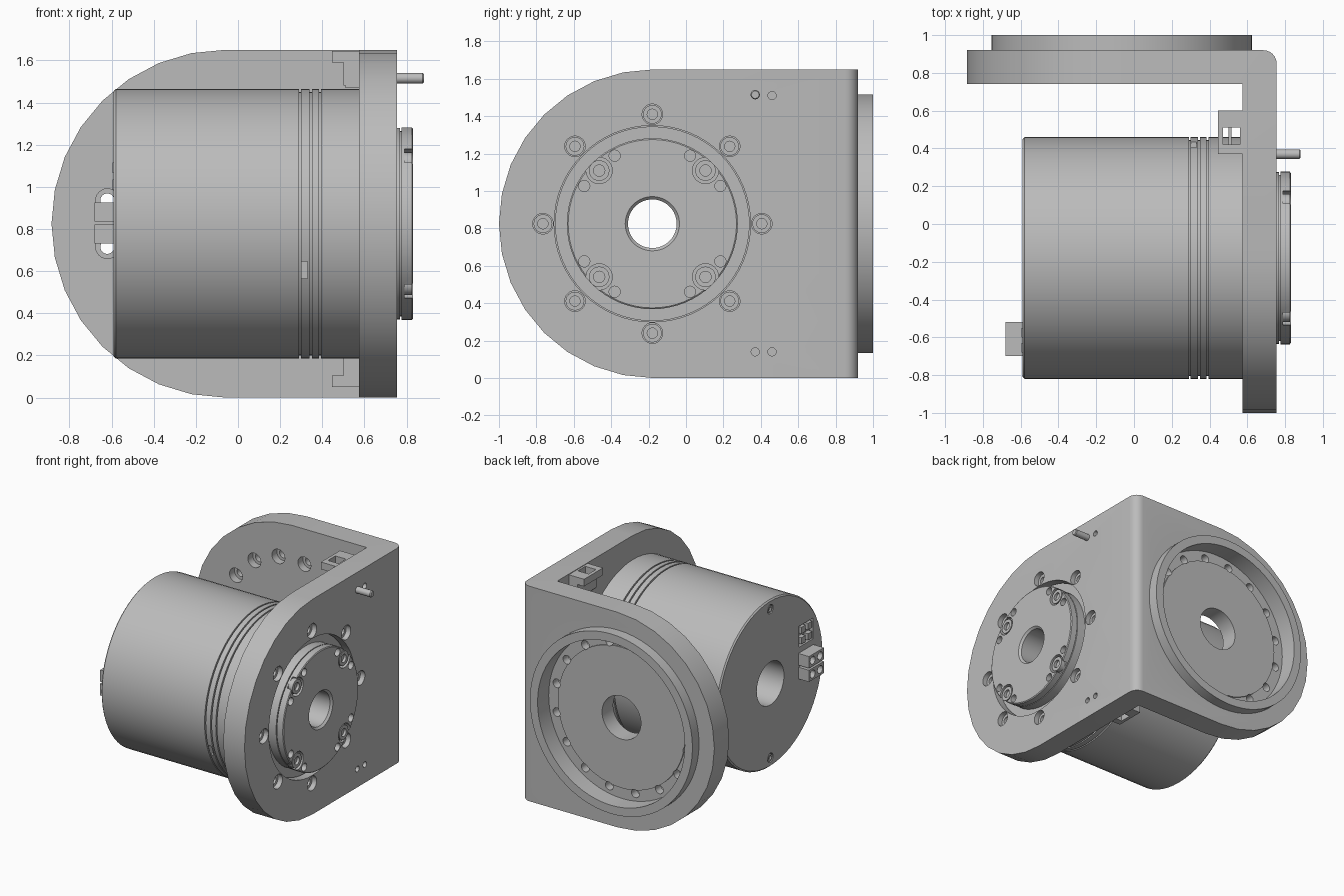
import bpy, bmesh
from math import pi, sin, cos, radians
from mathutils import Vector

if "Cube" in bpy.data.objects:
    bpy.data.objects.remove(bpy.data.objects["Cube"], do_unlink=True)

metal = bpy.data.materials.new("plain_grey_metal")
metal.use_nodes = True
metal.diffuse_color = (0.5, 0.5, 0.5, 1)
metal.node_tree.nodes["Principled BSDF"].inputs["Base Color"].default_value = (0.5, 0.5, 0.5, 1)

MID = 0.825                       # height of both axes
MOTOR = Vector((0, -0.18, MID))   # motor axis runs along x
RING = Vector((-0.065, 0, MID))   # mounting ring axis runs along y


def lathe(bm, profile, centre, axis="x", n=24, closed=False):
    """Spin (along, radius) points about an axis through centre."""
    rings = []
    for h, r in profile:
        ring = []
        for i in range(n):
            a = 2 * pi * i / n
            off = (h, r * cos(a), r * sin(a)) if axis == "x" else (r * cos(a), h, r * sin(a))
            ring.append(bm.verts.new(Vector(off) + centre))
        rings.append(ring)
    pairs = list(zip(rings, rings[1:]))
    if closed:
        pairs.append((rings[-1], rings[0]))
    else:
        bm.faces.new(rings[0])
        bm.faces.new(rings[-1])
    for p, q in pairs:
        for i in range(n):
            j = (i + 1) % n
            bm.faces.new((p[i], p[j], q[j], q[i]))


def box(bm, x, y, z):
    verts = bmesh.ops.create_cube(bm, size=1)["verts"]
    for v in verts:
        v.co = [lo + (c + 0.5) * (hi - lo) for c, (lo, hi) in zip(v.co, (x, y, z))]


def prism(bm, points, shift):
    """Extrude a closed outline along the shift vector."""
    face = bm.faces.new([bm.verts.new(p) for p in points])
    out = bmesh.ops.extrude_face_region(bm, geom=[face])["geom"]
    bmesh.ops.translate(bm, vec=shift, verts=[v for v in out if isinstance(v, bmesh.types.BMVert)])


def finish(bm, name, smooth=True):
    bmesh.ops.recalc_face_normals(bm, faces=bm.faces)
    mesh = bpy.data.meshes.new(name)
    bm.to_mesh(mesh)
    bm.free()
    mesh.materials.append(metal)
    ob = bpy.data.objects.new(name, mesh)
    bpy.context.collection.objects.link(ob)
    if smooth:
        shade(ob)
    return ob


def shade(ob):
    bpy.ops.object.select_all(action="DESELECT")
    ob.select_set(True)
    bpy.context.view_layer.objects.active = ob
    bpy.ops.object.shade_smooth_by_angle(angle=radians(30))


def cut(ob, bm):
    """Subtract the shapes in bm from ob."""
    cutter = finish(bm, "cutter", False)
    cutter.hide_render = True
    mod = ob.modifiers.new("cut", "BOOLEAN")
    mod.operation, mod.solver, mod.object = "DIFFERENCE", "EXACT", cutter
    bpy.context.view_layer.objects.active = ob
    bpy.ops.object.modifier_apply(modifier=mod.name)
    bpy.data.objects.remove(cutter, do_unlink=True)


def around(radius, degrees):
    """Point on a circle about the motor axis."""
    a = radians(degrees)
    return MOTOR + Vector((0, radius * cos(a), radius * sin(a)))


# Angle bracket: L outline with a rounded outer corner
bm = bmesh.new()
corner = [(0.685 + 0.07 * cos(i * pi / 12), 0.85 + 0.07 * sin(i * pi / 12)) for i in range(7)]
outline = [(0.575, -1), (0.755, -1)] + corner + [(-0.89, 0.92), (-0.89, 0.74), (0.575, 0.74)]
prism(bm, [(x, y, 0) for x, y in outline], (0, 0, 2 * MID))
bracket = finish(bm, "angle_bracket", False)

# Round off both free ends
arc = [(-MID * sin(i * pi / 16), MID + MID * cos(i * pi / 16)) for i in range(17)]
corners = [(0, -0.1), (-1, -0.1), (-1, 1.75), (0, 1.75)]
bm = bmesh.new()
prism(bm, [(0.5, -0.175 + u, z) for u, z in arc + corners], (0.4, 0, 0))
cut(bracket, bm)
bm = bmesh.new()
prism(bm, [(-0.06 + u, 0.7, z) for u, z in arc + corners], (0, 0.3, 0))
cut(bracket, bm)

# Stepped recess and centre hole in the back plate
bm = bmesh.new()
lathe(bm, [(0.7, 0.165), (0.875, 0.165), (0.875, 0.54), (0.865, 0.54), (0.865, 0.625), (1.1, 0.625)],
      RING, "y", 64)
cut(bracket, bm)

# Bolt holes and motor opening
bm = bmesh.new()
for i in range(16):
    a = (i + 0.5) * pi / 8
    spot = RING + Vector((0.566 * cos(a), 0, 0.566 * sin(a)))
    lathe(bm, [(0.7, 0.055), (0.8, 0.055), (0.8, 0.033), (0.95, 0.033)], spot, "y")
lathe(bm, [(0.5, 0.525), (0.8, 0.525)], MOTOR, n=64)
for i in range(8):
    lathe(bm, [(0.66, 0.055), (0.8, 0.055)], around(0.585, 45 * i))
for y, z in ((0.46, 1.51), (0.46, 0.14), (0.37, 0.14)):
    lathe(bm, [(0.7, 0.022), (0.8, 0.022)], Vector((0, y, z)), n=16)
cut(bracket, bm)
shade(bracket)

# Raised mounting ring on the back
bm = bmesh.new()
lathe(bm, [(0.918, 0.625), (0.918, 0.69), (1, 0.69), (1, 0.625)], RING, "y", 64, True)
finish(bm, "mounting_ring")

# Motor body with bore and three narrow grooves
profile = [(-0.59, 0.165), (-0.59, 0.63), (-0.58, 0.64)]
for x in (0.29, 0.34, 0.385):
    profile += [(x, 0.64), (x, 0.625), (x + 0.01, 0.625), (x + 0.01, 0.64)]
profile += [(0.575, 0.64), (0.575, 0.52), (0.7, 0.52), (0.7, 0.13), (-0.3, 0.13), (-0.3, 0.165)]
bm = bmesh.new()
lathe(bm, profile, MOTOR, n=64, closed=True)
motor = finish(bm, "motor_body", False)

# Socket window, end screw holes and side notches in the motor
bm = bmesh.new()
box(bm, (-0.7, -0.56), (-0.7, -0.53), (0.97, 1.13))
for s in (-1, 1):
    lathe(bm, [(-0.7, 0.035), (-0.57, 0.035)], around(0.57, 90 * s))
    y, z = MOTOR.y + s * 0.6, MID + s * 0.22
    box(bm, (0.302, 0.33), (y - 0.045, y + 0.045), (z - 0.04, z + 0.04))
cut(motor, bm)
shade(motor)

# Output flange
bm = bmesh.new()
lathe(bm, [(0.69, 0.13), (0.69, 0.455), (0.768, 0.455), (0.768, 0.44), (0.776, 0.44), (0.776, 0.457),
           (0.825, 0.457), (0.83, 0.45), (0.83, 0.145), (0.815, 0.13)], MOTOR, n=64, closed=True)
flange = finish(bm, "output_flange", False)
bm = bmesh.new()
for i in range(4):
    mid = 45 + 90 * i
    lathe(bm, [(0.79, 0.07), (0.9, 0.07)], around(0.402, mid))
    for s in (-16, 16):
        lathe(bm, [(0.785, 0.03), (0.9, 0.03)], around(0.416, mid + s), n=16)
cut(flange, bm)
shade(flange)


def screws(name, spots, base, top, r):
    """Cap screws with a six-sided socket look, heads facing along x."""
    bm = bmesh.new()
    for p in spots:
        lathe(bm, [(base, r), (top, r), (top, r * 0.55), ((base + top) / 2, r * 0.55)], p)
    finish(bm, name)


screws("flange_screws", [around(0.402, 45 + 90 * i) for i in range(4)], 0.785, 0.825, 0.055)
screws("motor_screws", [around(0.585, 45 * i) for i in range(8)], 0.655, 0.72, 0.05)
screws("end_screws", [around(0.57, a) for a in (90, 270)], -0.565, -0.588, 0.028)

# Locating pin on the side plate
bm = bmesh.new()
lathe(bm, [(0.7, 0.025), (0.875, 0.025), (0.882, 0.02)], Vector((0, 0.37, 1.515)), n=20)
finish(bm, "locating_pin")

# Cable clips at top and bottom of the inner corner
for name, flip in (("upper_clip", False), ("lower_clip", True)):
    bm = bmesh.new()
    box(bm, (0.445, 0.576), (0.37, 0.6), (1.59, 1.645))
    clip = finish(bm, name, False)
    bm = bmesh.new()
    box(bm, (0.47, 0.56), (0.42, 0.51), (1.5, 1.7))
    cut(clip, bm)
    bm = bmesh.new()
    bm.from_mesh(clip.data)
    for y in (0.37, 0.55):
        box(bm, (0.51, 0.576), (y, y + 0.05), (1.47, 1.591))
    box(bm, (0.5, 0.515), (0.37, 0.6), (1.48, 1.591))
    if flip:
        for v in bm.verts:
            v.co.z = 2 * MID + 0.045 - v.co.z
        bmesh.ops.translate(bm, vec=(0, 0, 0), verts=bm.verts)
    bmesh.ops.recalc_face_normals(bm, faces=bm.faces)
    bm.to_mesh(clip.data)
    bm.free()

# Two hollow cable plugs on the motor's end, and pins in the socket window
bm = bmesh.new()
for z in (0.73, 0.835):
    box(bm, (-0.68, -0.58), (-0.7, -0.52), (z, z + 0.09))
plugs = finish(bm, "cable_plugs", False)
bm = bmesh.new()
for z in (0.775, 0.88):
    for y in (-0.655, -0.565):
        lathe(bm, [(-0.7, 0.03), (-0.62, 0.03)], Vector((0, y, z)), n=16)
cut(plugs, bm)
bm = bmesh.new()
for z in (1.01, 1.09):
    for y in (-0.655, -0.575):
        box(bm, (-0.595, -0.555), (y - 0.025, y + 0.025), (z - 0.025, z + 0.025))
finish(bm, "socket_pins", False)
